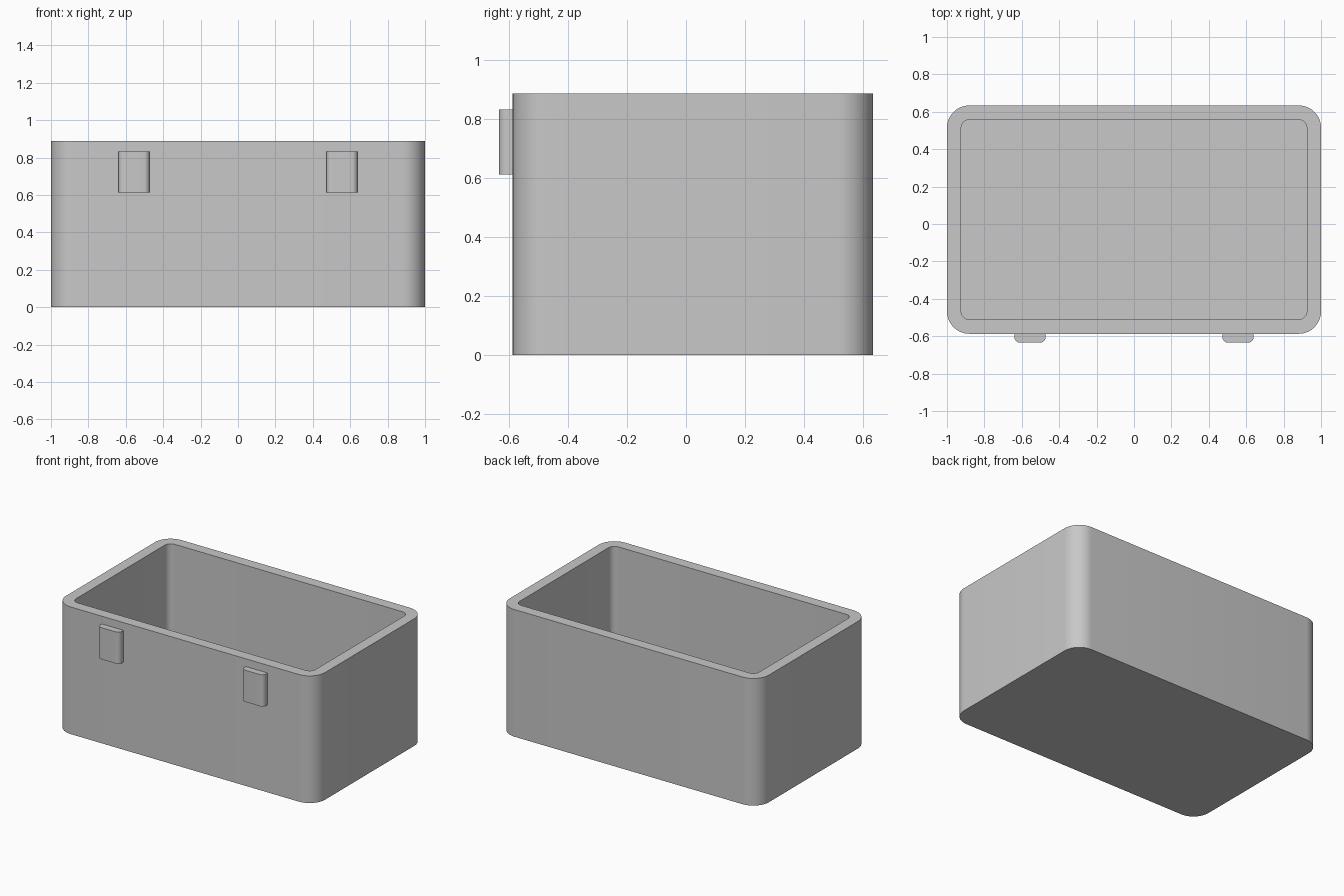
import bpy, bmesh
from math import cos, sin, pi, radians

cube = bpy.data.objects.get("Cube")
if cube:
    bpy.data.objects.remove(cube, do_unlink=True)

grey = bpy.data.materials.new("plain grey")
grey.use_nodes = True
colour = (0.58, 0.58, 0.58, 1)
grey.diffuse_color = colour
grey.node_tree.nodes["Principled BSDF"].inputs["Base Color"].default_value = colour


def rounded_rect(x0, x1, y0, y1, front_radius, back_radius, steps=12):
    """Counter-clockwise outline, starting at the back left corner."""
    points = []
    for i, (x, y, sx, sy) in enumerate([(x1, y1, -1, -1), (x0, y1, 1, -1),
                                        (x0, y0, 1, 1), (x1, y0, -1, 1)]):
        r = back_radius if i < 2 else front_radius
        if r == 0:
            points.append((x, y))
            continue
        for s in range(steps + 1):
            a = (i + s / steps) * pi / 2
            points.append((x + sx * r + r * cos(a), y + sy * r + r * sin(a)))
    return points


def stack(name, rings):
    """Join outlines of equal length into one closed solid."""
    bm = bmesh.new()
    loops = [[bm.verts.new((x, y, z)) for x, y in ring] for ring, z in rings]
    for low, high in zip(loops, loops[1:]):
        n = len(low)
        for i in range(n):
            j = (i + 1) % n
            bm.faces.new((low[i], low[j], high[j], high[i]))
    bm.faces.new(loops[0][::-1])
    bm.faces.new(loops[-1])
    mesh = bpy.data.meshes.new(name)
    bm.to_mesh(mesh)
    bm.free()
    mesh.materials.append(grey)
    obj = bpy.data.objects.new(name, mesh)
    bpy.context.collection.objects.link(obj)
    bpy.ops.object.select_all(action='DESELECT')
    obj.select_set(True)
    bpy.context.view_layer.objects.active = obj
    bpy.ops.object.shade_smooth_by_angle(angle=radians(30))
    return obj


# Open box: outer wall, rim, inner wall, floor
front, back, height, wall = -0.587, 0.634, 0.887, 0.076
outer = rounded_rect(-1, 1, front, back, 0.12, 0.12)
inner = rounded_rect(-1 + wall, 1 - wall, front + wall, back - wall, 0.045, 0.045)
stack("box_body", [(outer, 0), (outer, height), (inner, height), (inner, wall)])

# Two catches on the front, rounded on their outer corners
for side, x in (("right", -0.556), ("left", 0.556)):
    outline = rounded_rect(x - 0.084, x + 0.084, -0.634, front + 0.01, 0.03, 0)
    stack(side + "_catch", [(outline, 0.612), (outline, 0.833)])
